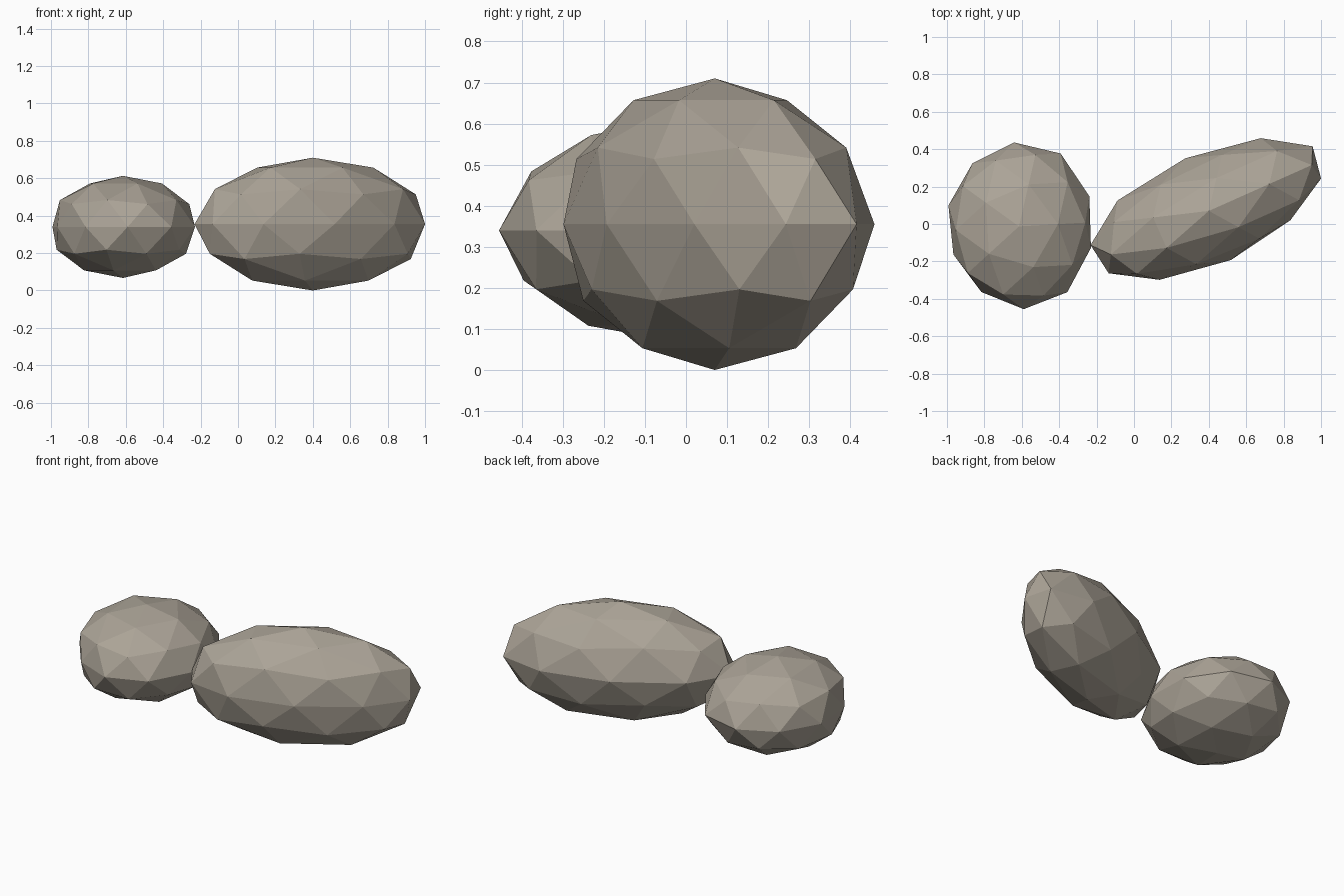
import bpy, bmesh
from math import atan2, radians, pi

if "Cube" in bpy.data.objects:
    bpy.data.objects.remove(bpy.data.objects["Cube"])

rock = bpy.data.materials.new("rock")
rock.diffuse_color = (0.41, 0.37, 0.31, 1)
rock.use_nodes = True
rock.node_tree.nodes["Principled BSDF"].inputs["Base Color"].default_value = rock.diffuse_color


def stone(name, centre, scale, turn, rim):
    """Faceted stone: stretched icosphere with a slightly uneven rim."""
    bm = bmesh.new()
    bmesh.ops.create_icosphere(bm, subdivisions=2, radius=1)
    for v in bm.verts:
        if abs(v.co.z) < 0.01:
            # rim corners sit every 36 degrees, starting at -18
            k = round((atan2(v.co.y, v.co.x) + pi / 10) / (pi / 5)) % 10
            v.co *= rim[k]
        v.co.x *= scale[0]
        v.co.y *= scale[1]
        v.co.z *= scale[2]
    me = bpy.data.meshes.new(name)
    bm.to_mesh(me)
    bm.free()
    me.materials.append(rock)
    ob = bpy.data.objects.new(name, me)
    ob.location = centre
    ob.rotation_euler.z = radians(turn)
    bpy.context.collection.objects.link(ob)
    return ob


# Long stone on the right
stone("long_stone", (0.40, 0.07, 0.355), (0.674, 0.288, 0.355), 24,
      [0.965, 1.01, 1.04, 1.07, 1.07, 1.017, 0.975, 0.985, 1.0, 0.956])

# Rounder, smaller stone on the left
stone("round_stone", (-0.615, -0.013, 0.34), (0.397, 0.443, 0.273), 3.3,
      [1.0, 1.02, 1.05, 1.015, 0.98, 0.98, 0.95, 0.945, 1.0, 1.02])
